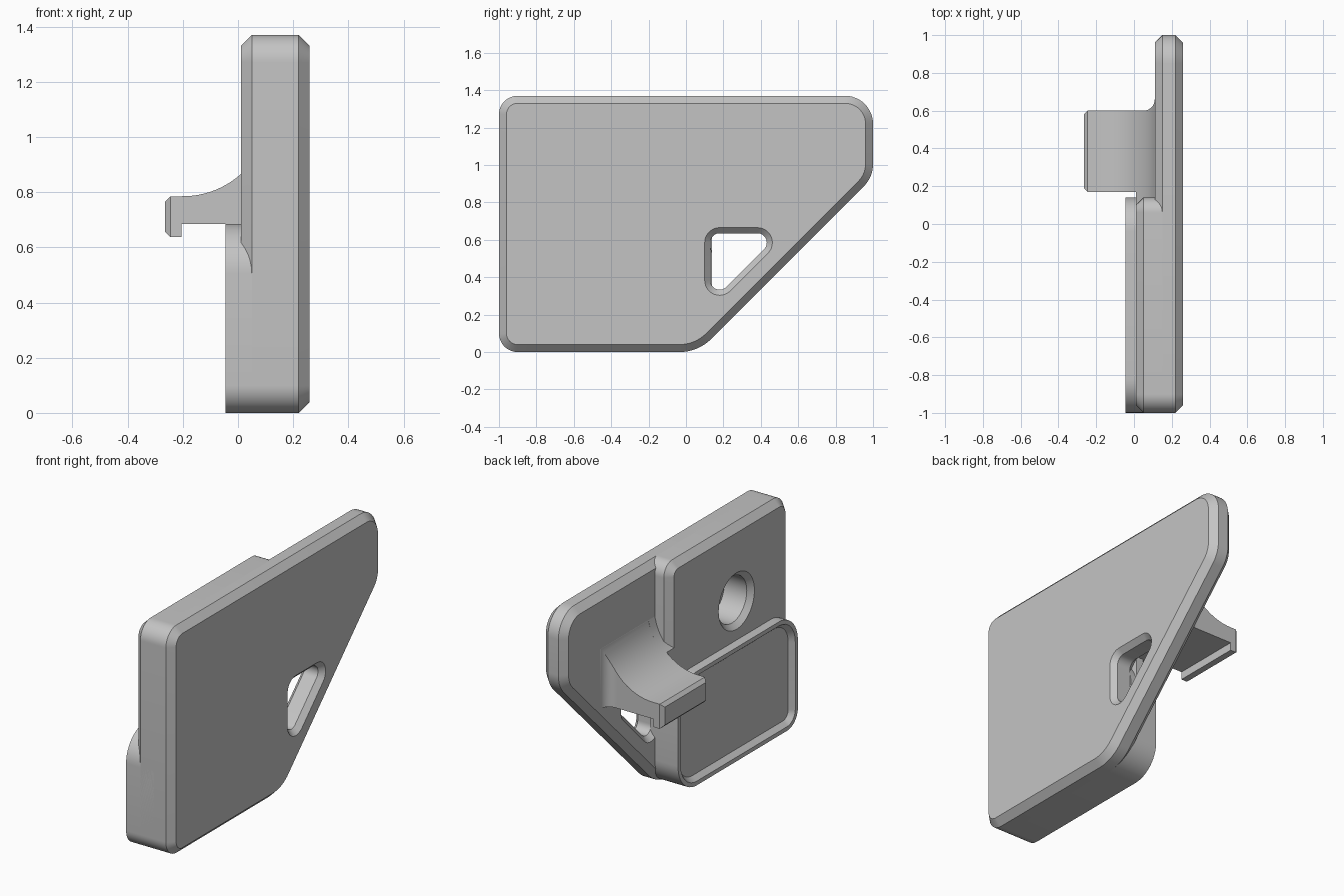
import bpy, bmesh, math
from mathutils import Vector

cube = bpy.data.objects.get("Cube")
if cube:
    bpy.data.objects.remove(cube, do_unlink=True)

grey = bpy.data.materials.new("plain grey")
grey.use_nodes = True
COLOUR = (0.55, 0.55, 0.55, 1)
grey.diffuse_color = COLOUR
grey.node_tree.nodes["Principled BSDF"].inputs["Base Color"].default_value = COLOUR

SEG = 12


def rounded(corners, inset):
    """Rounded convex outline in (y, z), moved inward; corners are (y, z, radius)."""
    pts = [Vector(c[:2]) for c in corners]
    out = []
    for i, p in enumerate(pts):
        a = (pts[i - 1] - p).normalized()
        b = (pts[(i + 1) % len(pts)] - p).normalized()
        half = a.angle(b) / 2
        mid = (a + b).normalized()
        radius = max(corners[i][2] - inset, 0.005)
        centre = p + mid * (inset + radius) / math.sin(half)
        sweep = math.pi - 2 * half
        base = math.atan2(-mid.y, -mid.x)
        for k in range(SEG + 1):
            t = base + sweep * (k / SEG - 0.5)
            out.append((centre.x + radius * math.cos(t), centre.y + radius * math.sin(t)))
    return out


def skin(name, rings):
    """Closed solid through matching rings of 3D points."""
    bm = bmesh.new()
    loops = [[bm.verts.new(p) for p in ring] for ring in rings]
    n = len(loops[0])
    for r, s in zip(loops, loops[1:]):
        for i in range(n):
            j = (i + 1) % n
            bm.faces.new((r[i], r[j], s[j], s[i]))
    bm.faces.new(loops[0][::-1])
    bm.faces.new(loops[-1])
    bmesh.ops.recalc_face_normals(bm, faces=bm.faces)
    mesh = bpy.data.meshes.new(name)
    bm.to_mesh(mesh)
    bm.free()
    mesh.materials.append(grey)
    obj = bpy.data.objects.new(name, mesh)
    bpy.context.collection.objects.link(obj)
    return obj


def slab(name, corners, levels):
    """Stack the outline along x; levels are (x, inset)."""
    return skin(name, [[(x, y, z) for y, z in rounded(corners, d)] for x, d in levels])


def cut(target, cutter):
    mod = target.modifiers.new("cut", 'BOOLEAN')
    mod.operation = 'DIFFERENCE'
    mod.solver = 'EXACT'
    mod.object = cutter
    bpy.context.view_layer.objects.active = target
    bpy.ops.object.modifier_apply(modifier=mod.name)


# Main plate with a chamfer on both sides
plate = slab("main_plate",
             [(-1, 0, .1), (.065, 0, .24), (1, .935, .17), (1, 1.37, .15), (-1, 1.37, .1)],
             [(.26, .04), (.22, 0), (.15, 0), (.11, .04)])

# Thick block behind the front half
block = slab("thick_block",
             [(-1, 0, .1), (.14, 0, .18), (.14, 1.37, .08), (-1, 1.37, .1)],
             [(.16, 0), (.05, 0), (.01, .04)])

# Raised pad with a rim and a shallow recess
pad = slab("rimmed_pad",
           [(-1, 0, .1), (.14, 0, .18), (.14, .685, .18), (-1, .685, .18)],
           [(.14, 0), (-.045, 0), (-.045, .025), (-.015, .05)])

# Triangular through hole, flared at both ends
window = slab("window_cutter", [(.1, .19, .08), (.575, .665, .08), (.1, .665, .08)],
              [(.27, -.01), (.23, .03), (.14, .03), (.1, -.01)])

# Blind round hole with a chamfered mouth
bore = skin("bore_cutter", [
    [(x, -.495 + r * math.cos(k * math.tau / 48), .92 + r * math.sin(k * math.tau / 48))
     for k in range(48)]
    for x, r in ((0, .18), (.04, .14), (.19, .14))])

for target, cutter in ((plate, window), (block, window), (plate, bore), (block, bore)):
    cut(target, cutter)
for cutter in (window, bore):
    bpy.data.objects.remove(cutter, do_unlink=True)


# Hook arm: rectangular sections along x, flaring into the plate
def section(x, y0, y1, z0, z1):
    return [(x, y0, z0), (x, y1, z0), (x, y1, z1), (x, y0, z1)]


START, WALL, SWEEP, FLARE = -.2, .11, .315, .06
sections = [section(-.265, .19, .58, .657, .765),
            section(-.245, .17, .6, .637, .785),
            section(-.205, .17, .6, .637, .785),
            section(-.205, .17, .6, .685, .785)]
for k in range(1, 25):
    x = START + (WALL - START) * math.sin(k / 24 * math.pi / 2)
    rise = SWEEP - math.sqrt(SWEEP ** 2 - (x - START) ** 2)
    near = max(0, x - (WALL - FLARE))
    side = FLARE - math.sqrt(max(0, FLARE ** 2 - near ** 2))
    sections.append(section(x, .17, .6 + side, .685, .785 + rise))
sections.append(section(.13, .17, .6 + FLARE, .685, 1.08))
hook = skin("hook_arm", sections)

# Web closing the gap between hook and block
web = [section(.01, .1, .2, .685, .865)]
for k in range(1, 9):
    x = .01 + .1 * k / 8
    web.append(section(x, .1, .2, .685,
                       .785 + SWEEP - math.sqrt(SWEEP ** 2 - (x - START) ** 2)))
web_obj = skin("hook_web", web)

# Smooth the round parts, keep the edges sharp
bpy.ops.object.select_all(action='DESELECT')
for obj in (plate, block, pad, hook, web_obj):
    obj.select_set(True)
bpy.context.view_layer.objects.active = plate
bpy.ops.object.shade_smooth_by_angle(angle=math.radians(30))
